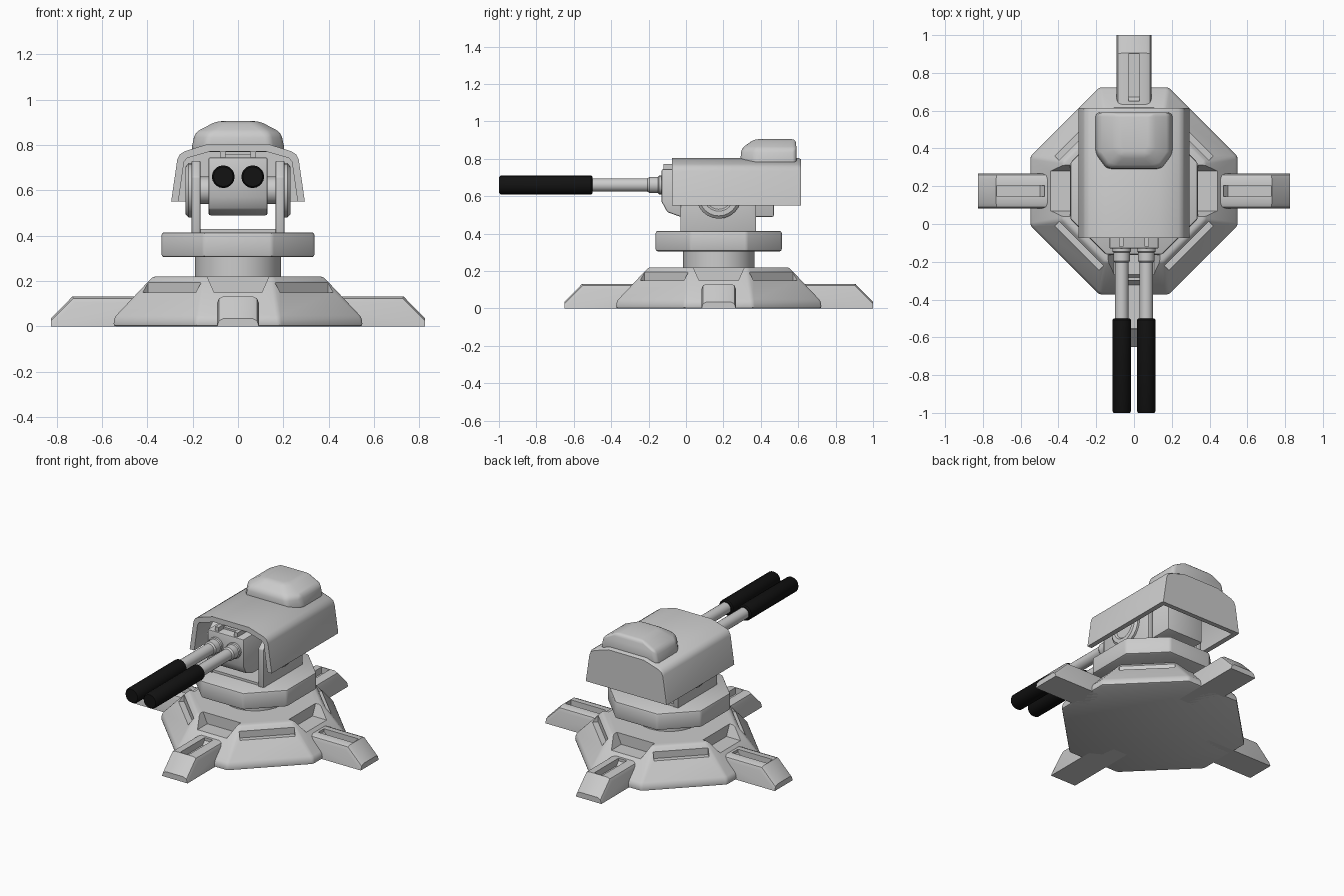
import bpy, bmesh, math
from mathutils import Matrix, Vector

if "Cube" in bpy.data.objects:
    bpy.data.objects.remove(bpy.data.objects["Cube"])

CY = 0.175  # y of the turret's turning axis


def material(name, col):
    m = bpy.data.materials.new(name)
    m.diffuse_color = (*col, 1)
    m.use_nodes = True
    m.node_tree.nodes["Principled BSDF"].inputs["Base Color"].default_value = m.diffuse_color
    return m


GREY = material("light_grey", (0.6, 0.6, 0.6))
BLACK = material("black", (0.006, 0.006, 0.006))


def activate(ob):
    bpy.ops.object.select_all(action='DESELECT')
    ob.select_set(True)
    bpy.context.view_layer.objects.active = ob


def finish(name, bm, mat=GREY):
    bmesh.ops.recalc_face_normals(bm, faces=bm.faces)
    me = bpy.data.meshes.new(name)
    bm.to_mesh(me)
    bm.free()
    ob = bpy.data.objects.new(name, me)
    bpy.context.collection.objects.link(ob)
    me.materials.append(mat)
    return ob


def loft(name, rings, mat=GREY):
    """Closed solid through rings of points."""
    bm = bmesh.new()
    vs = [[bm.verts.new(p) for p in r] for r in rings]
    n = len(vs[0])
    for a, b in zip(vs, vs[1:]):
        for i in range(n):
            bm.faces.new((a[i], a[(i + 1) % n], b[(i + 1) % n], b[i]))
    bm.faces.new(vs[0])
    bm.faces.new(vs[-1])
    return finish(name, bm, mat)


def box(name, x, y, z):
    return loft(name, [[(x[0], y[0], h), (x[1], y[0], h), (x[1], y[1], h), (x[0], y[1], h)] for h in z])


def octagon(a, h, z):
    """Octagon with apothem a and half side h on the axial sides."""
    pts = [(h, -a), (a, -h), (a, h), (h, a), (-h, a), (-a, h), (-a, -h), (-h, -a)]
    return [(px, py + CY, z) for px, py in pts]


def lathe(name, prof, origin, direction, n=24, mat=GREY):
    """Round part; prof lists (radius, distance along direction)."""
    rot = Vector((0, 0, 1)).rotation_difference(Vector(direction)).to_matrix().to_4x4()
    m = Matrix.Translation(origin) @ rot
    return loft(name, [[m @ Vector((r * math.cos(t), r * math.sin(t), d))
                        for t in [2 * math.pi * i / n for i in range(n)]] for r, d in prof], mat)


def place(ob, angle):
    ob.data.transform(Matrix.Translation((0, CY, 0)) @ Matrix.Rotation(angle, 4, 'Z'))
    return ob


def cut(ob, cutter):
    cutter.hide_render = True
    activate(ob)
    m = ob.modifiers.new("cut", 'BOOLEAN')
    m.operation, m.solver, m.object = 'DIFFERENCE', 'EXACT', cutter
    bpy.ops.object.modifier_apply(modifier=m.name)
    bpy.data.objects.remove(cutter)


def bevel(ob, width, seg=2, angle=30):
    activate(ob)
    m = ob.modifiers.new("bevel", 'BEVEL')
    m.width, m.segments, m.limit_method, m.angle_limit = width, seg, 'ANGLE', math.radians(angle)
    bpy.ops.object.modifier_apply(modifier=m.name)


# Octagonal base with notches over the feet and slots in the diagonal sides
base = loft("base", [octagon(0.55, 0.185, 0), octagon(0.545, 0.18, 0.04), octagon(0.375, 0.155, 0.22)])
bevel(base, 0.012, 2, 25)
for i in range(4):
    a = i * math.pi / 2
    notch = loft("notch_cutter", [[(0.34, -w, z), (0.7, -w, z), (0.7, w, z), (0.34, w, z)]
                                  for w, z in ((0.105, 0.15), (0.15, 0.25))])
    cut(base, place(notch, a))
    cut(base, place(box("slot_cutter", (0.395, 0.7), (-0.165, 0.165), (0.15, 0.3)), a + math.pi / 4))

# Four feet with a sunken slot
for i in range(4):
    side = [(0.35, 0), (0.825, 0), (0.825, 0.035), (0.73, 0.132), (0.35, 0.132)]
    foot = loft("foot_%d" % (i + 1), [[(px, w, pz) for px, pz in side] for w in (-0.092, 0.092)])
    bm = bmesh.new()
    bm.from_mesh(foot.data)
    rim = [e for e in bm.edges if min(v.co.z for v in e.verts) > 0.03
           and abs(e.verts[0].co.y - e.verts[1].co.y) < 0.01 and e.verts[0].co.x + e.verts[1].co.x > 0.8]
    bmesh.ops.bevel(bm, geom=rim, offset=0.028, segments=2, profile=0.5, affect='EDGES')
    bm.to_mesh(foot.data)
    bm.free()
    cut(foot, box("foot_slot_cutter", (0.475, 0.725), (-0.03, 0.03), (0.09, 0.3)))
    place(foot, a := i * math.pi / 2)

# Neck and turntable
neck = lathe("neck", [(0.19, 0.2), (0.19, 0.32)], (0, CY, 0), (0, 0, 1), 24)
table = loft("turntable", [octagon(0.337, 0.15, 0.305), octagon(0.337, 0.15, 0.415)])
bevel(table, 0.012)
box("yoke_floor", (-0.2, 0.2), (-0.02, 0.37), (0.41, 0.43))

# Yoke arms and trunnion discs
for s, tag in ((1, "right"), (-1, "left")):
    side = [(-0.03, 0.41), (0.375, 0.41), (0.375, 0.66), (0.3, 0.73), (0.045, 0.73), (-0.03, 0.66)]
    arm = loft("yoke_arm_" + tag, [[(s * w, py, pz) for py, pz in side] for w in (0.165, 0.205)])
    bevel(arm, 0.006)
    lathe("trunnion_" + tag, [(0.12, 0), (0.12, 0.015), (0.105, 0.028), (0.08, 0.028), (0.07, 0.018)],
          (s * 0.203, CY, 0.6), (s, 0, 0), 24)
    lathe("trunnion_pin_" + tag, [(0.06, 0), (0.06, 0.07)], (s * 0.11, CY, 0.6), (s, 0, 0), 16)

# Gun body with sloped chin and a top rail
chin = [(-0.13, 0.745), (-0.13, 0.57), (-0.1, 0.515), (-0.03, 0.49), (0.47, 0.49), (0.47, 0.72), (0.44, 0.745)]
body = loft("gun_body", [[(w, py, pz) for py, pz in chin] for w in (-0.13, 0.13)])
bevel(body, 0.008)
box("rail_base", (-0.08, 0.08), (-0.07, 0.3), (0.74, 0.757))
for s in (-1, 1):
    box("rail_side", tuple(sorted((s * 0.055, s * 0.08))), (-0.12, 0.3), (0.74, 0.772))

# Twin barrels with collars and black jackets
for s, tag in ((1, "right"), (-1, "left")):
    o = (s * 0.065, 0, 0.66)
    lathe("barrel_" + tag, [(0.036, 0.1), (0.036, 0.52)], o, (0, -1, 0), 20)
    lathe("barrel_collar_" + tag, [(0.05, 0.12), (0.05, 0.145), (0.044, 0.15), (0.044, 0.195), (0.036, 0.205)],
          o, (0, -1, 0), 20)
    lathe("barrel_jacket_" + tag, [(0.043, 0.5), (0.05, 0.507), (0.05, 0.99), (0.043, 1.0)],
          o, (0, -1, 0), 20, BLACK)


# Hood: bent shell, open at the front and below, closed at the back
def arch(half, y):
    return [(px, y, pz) for px, pz in half] + [(-px, y, pz) for px, pz in reversed(half)]


outer = [(0.295, 0.55), (0.268, 0.735), (0.258, 0.757), (0.236, 0.772), (0.13, 0.805)]
inner = [(0.27, 0.5), (0.238, 0.725), (0.225, 0.742), (0.12, 0.772)]
hood = loft("hood", [arch(outer, -0.075), arch(outer, 0.6), arch([(x * 0.985, z if z < 0.56 else z - 0.008)
                                                                for x, z in outer], 0.615)])
cut(hood, loft("hood_cutter", [arch(inner, -0.2), arch(inner, 0.585)]))

# Raised cowl on the hood
def cowl_ring(x, y0, y1, c, z):
    return [(x - c, y0, z), (x, y0 + c * 1.4, z), (x, y1, z), (-x, y1, z), (-x, y0 + c * 1.4, z), (c - x, y0, z)]


cowl = loft("hood_cowl", [cowl_ring(0.208, 0.29, 0.592, 0.06, 0.77), cowl_ring(0.19, 0.295, 0.59, 0.055, 0.855),
                          cowl_ring(0.095, 0.365, 0.588, 0.03, 0.905)])
bevel(cowl, 0.022, 3, 20)

# Smooth shading with sharp edges kept
for ob in bpy.data.objects:
    activate(ob)
    bpy.ops.object.shade_smooth_by_angle(angle=math.radians(35))
